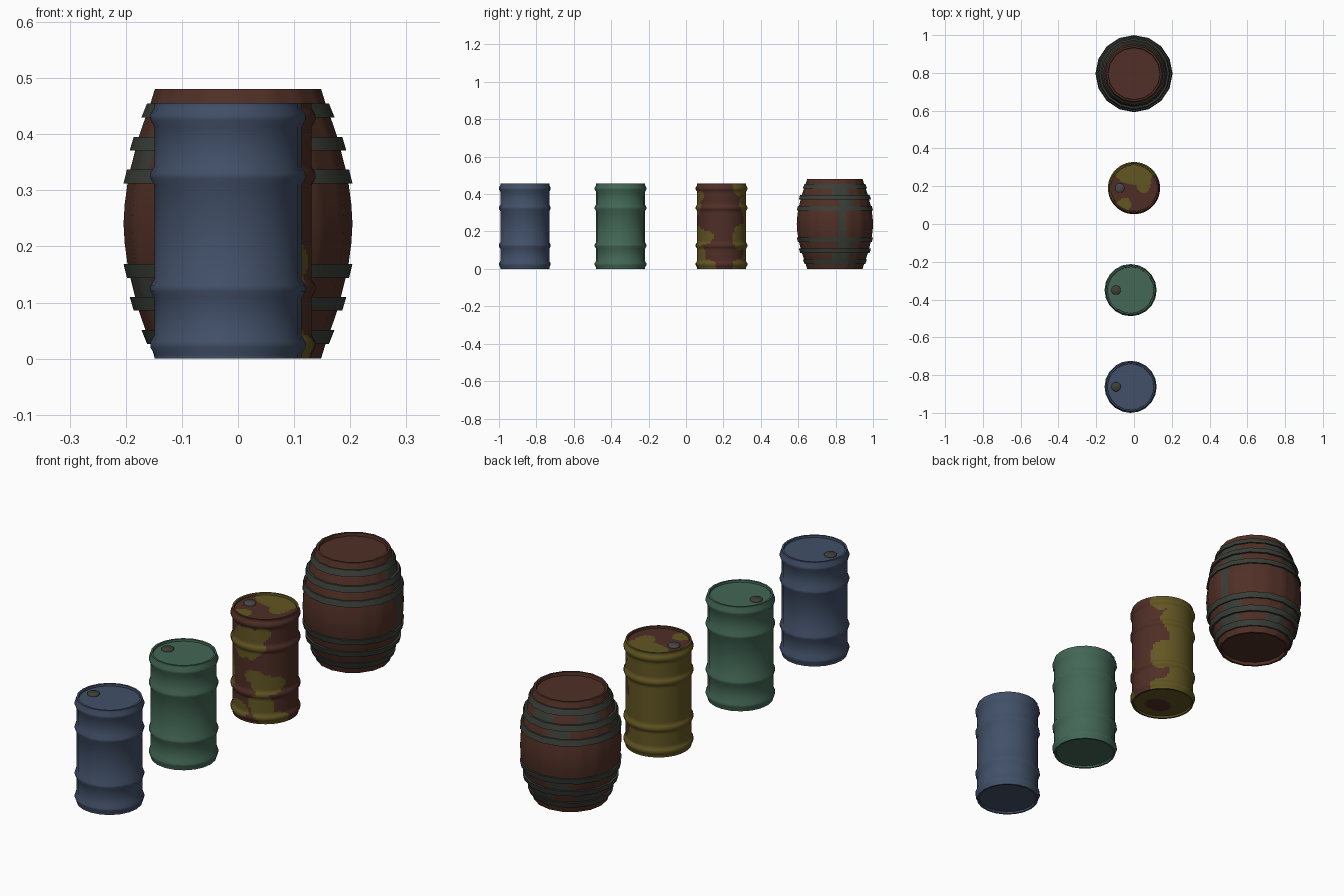
import bpy, bmesh, math

if "Cube" in bpy.data.objects:
    bpy.data.objects.remove(bpy.data.objects["Cube"])


def material(name, rgb):
    m = bpy.data.materials.new(name)
    m.diffuse_color = (*rgb, 1)
    m.use_nodes = True
    m.node_tree.nodes["Principled BSDF"].inputs["Base Color"].default_value = m.diffuse_color
    return m


BLUE = material("blue paint", (0.054, 0.080, 0.138))
GREEN = material("green paint", (0.056, 0.136, 0.092))
RUST = material("camo brown", (0.078, 0.027, 0.019))
OLIVE = material("camo olive", (0.122, 0.093, 0.016))
WOOD = material("barrel wood", (0.080, 0.029, 0.019))
IRON = material("hoop iron", (0.042, 0.048, 0.038))
CAP = material("cap metal", (0.050, 0.050, 0.038))
CAP_BLUE = material("cap blue grey", (0.060, 0.064, 0.068))


def refine(profile, step):
    """Split long profile segments so painted patches get fine edges."""
    out = [profile[0]]
    for (r0, z0), (r1, z1) in zip(profile, profile[1:]):
        n = max(1, math.ceil(math.hypot(r1 - r0, z1 - z0) / step))
        out += [(r0 + (r1 - r0) * i / n, z0 + (z1 - z0) * i / n) for i in range(1, n + 1)]
    return out


def lathe(name, profile, loc, mats, sides=20, sub=1, closed=False, rule=None):
    """Spin a profile; sub splits each flat side; rule(angle, x, y, z) picks the colour."""
    bm = bmesh.new()
    dirs = []
    for i in range(sides):
        a, b = math.tau * i / sides, math.tau * (i + 1) / sides
        for k in range(sub):
            t = k / sub
            dirs.append((math.cos(a) * (1 - t) + math.cos(b) * t,
                         math.sin(a) * (1 - t) + math.sin(b) * t))
    rings = []
    for r, z in profile:
        if r == 0:
            rings.append([bm.verts.new((0, 0, z))] * len(dirs))
        else:
            rings.append([bm.verts.new((r * x, r * y, z)) for x, y in dirs])
    pairs = list(zip(rings, rings[1:])) + ([(rings[-1], rings[0])] if closed else [])
    for lo, hi in pairs:
        for i in range(len(dirs)):
            j = (i + 1) % len(dirs)
            bm.faces.new(list(dict.fromkeys((lo[i], lo[j], hi[j], hi[i]))))
    bmesh.ops.recalc_face_normals(bm, faces=bm.faces)
    for f in bm.faces:
        f.smooth = True
        if rule:
            c = f.calc_center_median()
            f.material_index = int(rule(math.degrees(math.atan2(c.y, c.x)), c.x, c.y, c.z))
    for e in bm.edges:
        e.smooth = e.calc_face_angle(0) < 0.85
    me = bpy.data.meshes.new(name)
    bm.to_mesh(me)
    bm.free()
    for m in mats:
        me.materials.append(m)
    ob = bpy.data.objects.new(name, me)
    ob.location = loc
    bpy.context.collection.objects.link(ob)
    return ob


# ---- steel drums: straight wall, four rolled ribs, recessed lids
R = 0.131
drum = [(0, 0.008), (0.122, 0.008), (0.123, 0), (R, 0)]
for z in (0.025, 0.125, 0.326, 0.430):
    drum += [(R, z - 0.017), (0.138, z - 0.005), (0.138, z + 0.005), (R, z + 0.017)]
drum += [(R, 0.456), (0.123, 0.456), (0.122, 0.447), (0, 0.447)]


def cap(name, loc, mat):
    lathe(name, [(0, 0), (0.025, 0), (0.025, 0.006), (0.022, 0.009), (0, 0.009)], loc, [mat], 14)


for label, y, mat in (("blue", -0.862, BLUE), ("green", -0.35, GREEN)):
    lathe(label + "_drum", drum, (-0.018, y, 0), [mat])
    cap(label + "_drum_cap", (-0.095, y, 0.446), CAP)

# ---- camouflage drum: blotches given as angle, height, half angle, half height
BLOTS = [(-92, 0.345, 36, 0.07), (-62, 0.39, 16, 0.03), (-50, 0.17, 32, 0.04),
         (-75, 0.20, 18, 0.03), (-110, 0.05, 25, 0.035), (-40, 0.02, 30, 0.03),
         (-62, 0.08, 22, 0.06), (52, 0.17, 26, 0.07), (48, 0.43, 22, 0.04),
         (45, 0.02, 20, 0.03), (-150, 0.18, 28, 0.09)]
LID_BLOTS = [(0.0, 0.075, 0.095, 0.055), (0.05, 0.03, 0.04, 0.055), (-0.05, -0.085, 0.038, 0.033)]


def camo(a, x, y, z):
    r = math.hypot(x, y)
    if r < 0.1225 and z > 0.2:
        return any(((x - u) / p) ** 2 + ((y - v) / q) ** 2 < 1 for u, v, p, q in LID_BLOTS)
    if r < 0.1225:
        return (x / 0.06) ** 2 + ((y + 0.03) / 0.045) ** 2 > 1
    back = (a - 135 + 180) % 360 - 180
    if abs(back) < 80 + 9 * math.sin(z * 38 + 1):
        return True
    for u, h, p, q in BLOTS:
        d = (a - u + 180) % 360 - 180
        wave = 0.12 * math.sin(a * 0.2 + z * 60)
        if (d / p) ** 2 + ((z - h) / q) ** 2 < 1 + wave:
            return True
    return False


lathe("camo_drum", refine(drum, 0.009), (0, 0.19, 0), [RUST, OLIVE], 80, rule=camo)
cap("camo_drum_cap", (-0.075, 0.19, 0.446), CAP_BLUE)

# ---- wooden barrel: bulging staves, mirrored about mid height, recessed heads
MID = 0.2405
upper = [(0.204, 0.24), (0.202, 0.275), (0.197, 0.312), (0.192, 0.337), (0.183, 0.372),
         (0.177, 0.395), (0.165, 0.43), (0.156, 0.455), (0.148, 0.481), (0.139, 0.481),
         (0.137, 0.467), (0, 0.467)]
staves = [(r, 2 * MID - z) for r, z in reversed(upper[1:])] + upper


def stain(a, x, y, z):
    """Iron-grey stains between the hoops and one upright strap."""
    if math.hypot(x, y) < 0.15:
        return False
    h = abs(z - MID)
    if 4 < a < 17 and h < 0.08:
        return True
    if not (a > -25 or a < -135):
        return False
    if 0.15 < h < 0.19:
        return math.sin(math.radians(a * 5 + 40)) > 0.1
    if 0.09 < h < 0.135:
        return math.sin(math.radians(a * 4 + 20)) > 0.55
    return False


BY = 0.796
lathe("barrel_staves", refine(staves, 0.02), (0, BY, 0), [WOOD, IRON], 16, sub=4, rule=stain)

# ---- iron hoops: height and radius at the narrow and wide edge
HOOPS = [(0.455, 0.162, 0.430, 0.172), (0.395, 0.186, 0.371, 0.193), (0.337, 0.198, 0.312, 0.204)]
for i, (z0, r0, z1, r1) in enumerate(HOOPS):
    for side in (1, -1):
        ring = [(r - d, MID + side * (z - MID)) for r, z, d in
                ((r0, z0, 0), (r1, z1, 0), (r1, z1, 0.015), (r0, z0, 0.015))]
        lathe(f"barrel_hoop_{'upper' if side > 0 else 'lower'}_{i + 1}", ring, (0, BY, 0),
              [IRON], 16, closed=True)
